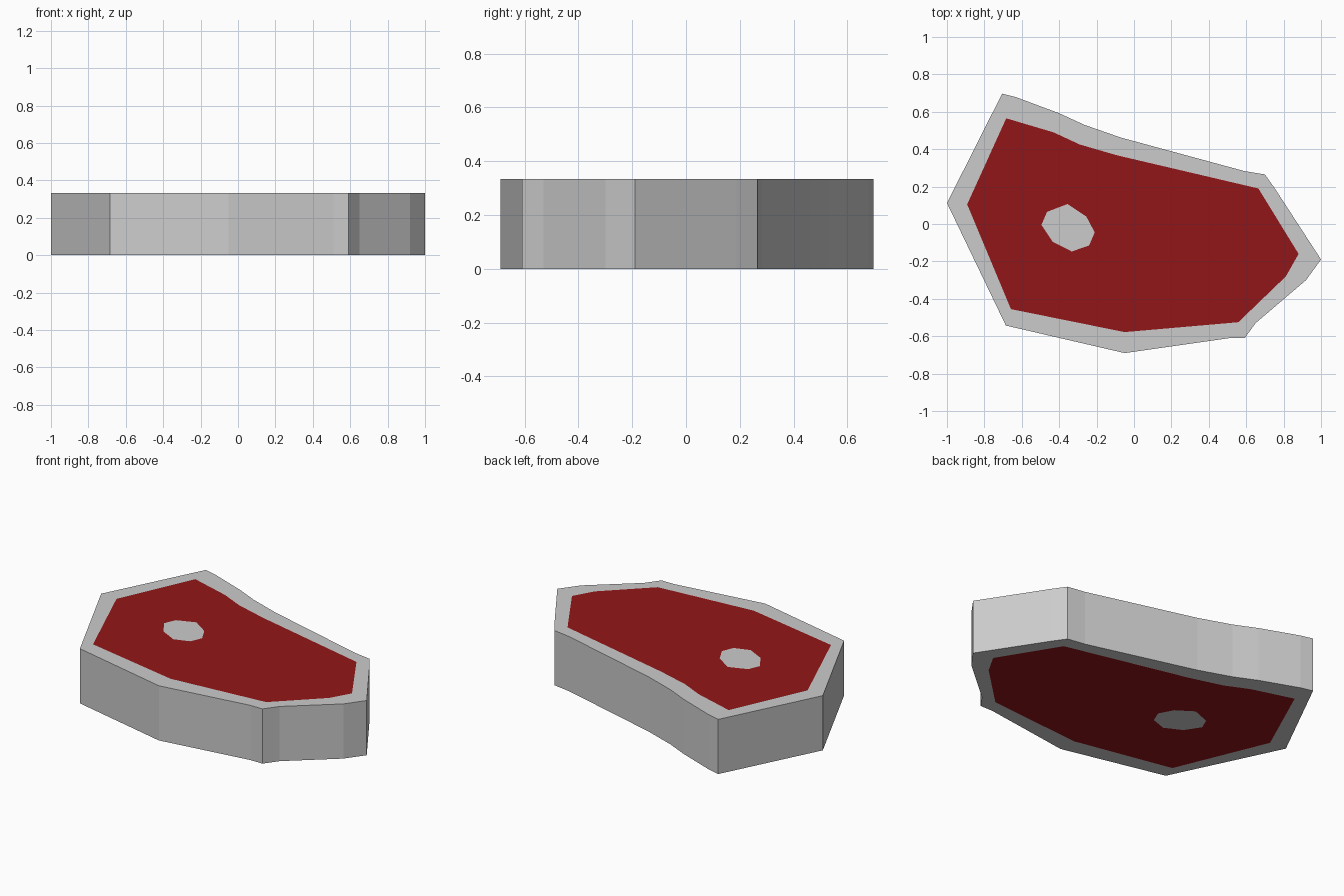
import bpy, bmesh
from mathutils import Vector

if "Cube" in bpy.data.objects:
    bpy.data.objects.remove(bpy.data.objects["Cube"])

H = 0.333  # thickness

# Outlines seen from above
rim = [(-1, .112), (-.705, .697), (-.63, .678), (-.40, .592), (-.265, .53), (-.07, .462),
       (.59, .283), (.70, .265), (.755, .187), (1, -.19), (.92, -.30), (.65, -.53),
       (.592, -.61), (.51, -.61), (-.05, -.69), (-.685, -.543)]
flesh = [(-.892, .105), (-.683, .565), (-.43, .49), (-.29, .425), (-.09, .367), (.665, .19),
         (.88, -.16), (.812, -.28), (.558, -.525), (-.05, -.578), (-.658, -.455)]
core = [(-.495, -.005), (-.465, .065), (-.355, .107), (-.255, .04), (-.21, -.045),
        (-.24, -.115), (-.333, -.147), (-.435, -.095)]


def slab(name, outer, hole=None, walls=False, color=None):
    """Flat part with top and bottom faces, an optional hole and optional outer walls."""
    bm = bmesh.new()
    rings = []
    for z, up in ((0, -1), (H, 1)):
        edges = []
        for loop in (outer, hole):
            if not loop:
                continue
            vs = [bm.verts.new((x, y, z)) for x, y in loop]
            edges += [bm.edges.new((v, vs[i - 1])) for i, v in enumerate(vs)]
            if loop is outer:
                rings.append(vs)
        bmesh.ops.triangle_fill(bm, use_beauty=True, edges=edges, normal=Vector((0, 0, up)))
        bm.normal_update()
        for f in bm.faces:
            if abs(f.calc_center_median().z - z) < 1e-4 and f.normal.z * up < 0:
                f.normal_flip()
    if walls:  # outlines run clockwise, so this order faces outward
        lo, hi = rings
        for i in range(len(lo)):
            bm.faces.new((lo[i], lo[i - 1], hi[i - 1], hi[i]))
    me = bpy.data.meshes.new(name)
    bm.to_mesh(me)
    bm.free()
    ob = bpy.data.objects.new(name, me)
    bpy.context.collection.objects.link(ob)
    if color:
        mat = bpy.data.materials.new(name)
        mat.diffuse_color = color
        mat.use_nodes = True
        mat.node_tree.nodes["Principled BSDF"].inputs["Base Color"].default_value = mat.diffuse_color
        me.materials.append(mat)
    return ob


# Fat rim around the edge, red meat inside it, bone in the meat
slab("fat_rim", rim, flesh, walls=True)
slab("meat", flesh, core, color=(.29, .008, .009, 1))
slab("bone", core)
